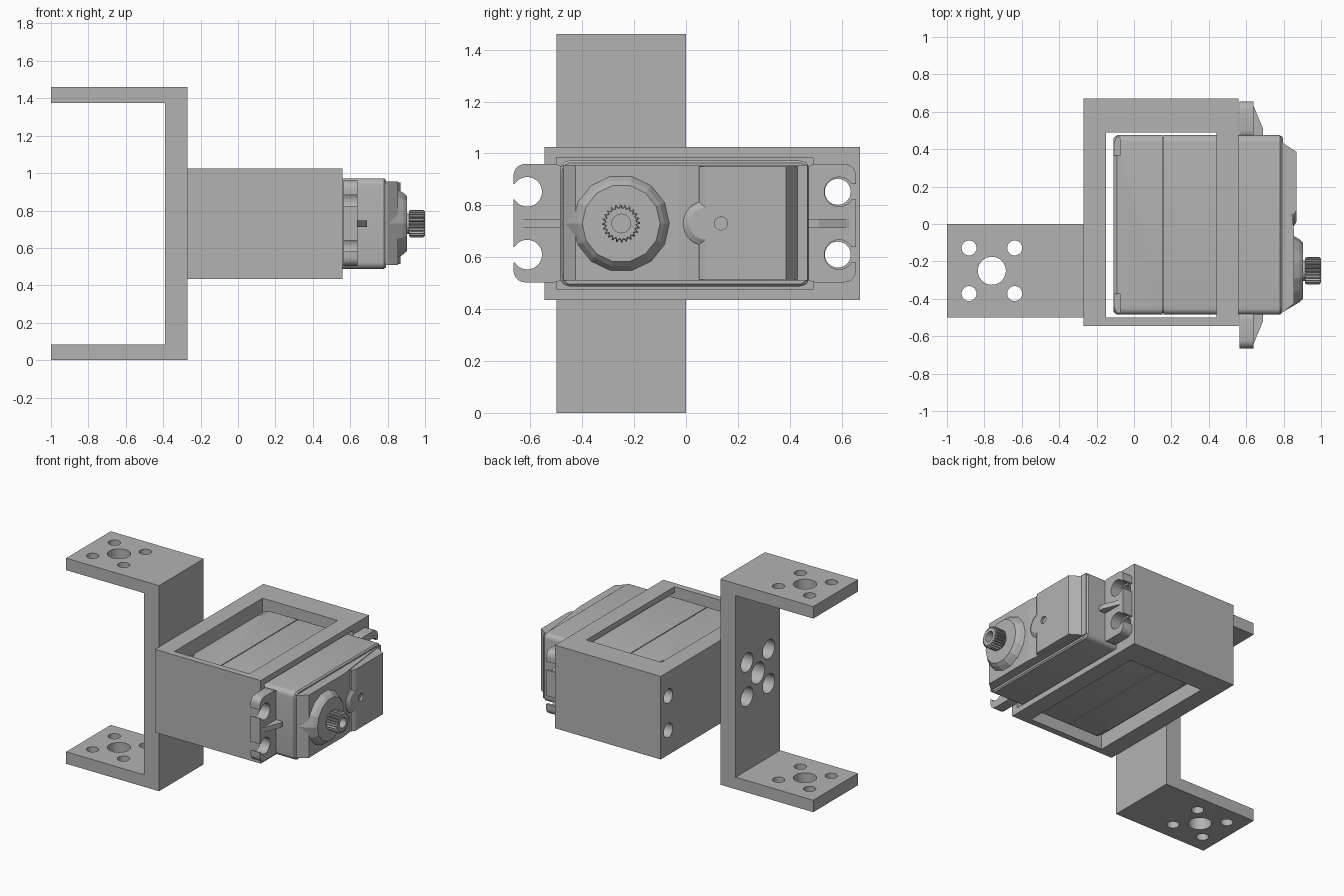
import bpy, bmesh, math
from mathutils import Vector

if "Cube" in bpy.data.objects:
    bpy.data.objects.remove(bpy.data.objects["Cube"], do_unlink=True)

grey = bpy.data.materials.new("plain_grey")
grey.use_nodes = True
grey.diffuse_color = (0.45, 0.45, 0.45, 1)
grey.node_tree.nodes["Principled BSDF"].inputs["Base Color"].default_value = (0.45, 0.45, 0.45, 1)

PLACE = {"x": lambda u, v, d: (d, u, v), "y": lambda u, v, d: (u, d, v), "z": lambda u, v, d: (u, v, d)}


def loft(name, axis, rings):
    """Solid through a list of (points, depth) rings along one axis."""
    bm = bmesh.new()
    loops = [[bm.verts.new(PLACE[axis](u, v, d)) for u, v in pts] for pts, d in rings]
    bm.faces.new(loops[0])
    bm.faces.new(loops[-1])
    n = len(loops[0])
    for a, b in zip(loops, loops[1:]):
        for i in range(n):
            j = (i + 1) % n
            bm.faces.new((a[i], a[j], b[j], b[i]))
    bmesh.ops.recalc_face_normals(bm, faces=bm.faces)
    mesh = bpy.data.meshes.new(name)
    bm.to_mesh(mesh)
    bm.free()
    mesh.materials.append(grey)
    obj = bpy.data.objects.new(name, mesh)
    bpy.context.collection.objects.link(obj)
    return obj


def prism(name, axis, pts, a, b):
    return loft(name, axis, [(pts, a), (pts, b)])


def rect(u0, u1, v0, v1):
    return [(u0, v0), (u1, v0), (u1, v1), (u0, v1)]


def circle(u, v, r, n=32):
    return [(u + r * math.cos(math.tau * i / n), v + r * math.sin(math.tau * i / n)) for i in range(n)]


def rounded(u0, u1, v0, v1, r, n=5):
    pts = []
    corners = [(u1 - r, v1 - r), (u0 + r, v1 - r), (u0 + r, v0 + r), (u1 - r, v0 + r)]
    for k, (u, v) in enumerate(corners):
        for i in range(n + 1):
            a = math.pi / 2 * (k + i / n)
            pts.append((u + r * math.cos(a), v + r * math.sin(a)))
    return pts


def cut(obj, *cutters):
    bpy.context.view_layer.objects.active = obj
    for c in cutters:
        c.hide_render = True
        m = obj.modifiers.new("cut", "BOOLEAN")
        m.operation, m.solver, m.object = "DIFFERENCE", "EXACT", c
        bpy.ops.object.modifier_apply(modifier=m.name)
        bpy.data.objects.remove(c, do_unlink=True)


def smooth(obj, angle=35):
    bpy.ops.object.select_all(action="DESELECT")
    obj.select_set(True)
    bpy.context.view_layer.objects.active = obj
    bpy.ops.object.shade_smooth_by_angle(angle=math.radians(angle))


def hole_pattern(axis, u, v, big, small, a, b):
    spots = [(u, v, big)] + [(u + i * 0.122, v + j * 0.122, small) for i in (-1, 1) for j in (-1, 1)]
    return [prism("cutter", axis, circle(p, q, r), a, b) for p, q, r in spots]


# U-shaped bracket with hole patterns in the arms and the web
u_shape = [(-1, 0), (-0.27, 0), (-0.27, 1.46), (-1, 1.46),
           (-1, 1.375), (-0.39, 1.375), (-0.39, 0.085), (-1, 0.085)]
bracket = prism("u_bracket", "y", u_shape, -0.5, 0)
cut(bracket, *hole_pattern("z", -0.76, -0.25, 0.075, 0.04, -0.1, 1.6))
cut(bracket, *hole_pattern("x", -0.25, 0.73, 0.075, 0.067, -0.5, -0.2))
smooth(bracket)

# Holder frame: open above and below, with a front opening for the motor
holder = prism("holder_frame", "z", rect(-0.27, 0.56, -0.545, 0.67), 0.435, 1.025)
cut(holder,
    prism("cutter", "z", rect(-0.15, 0.44, -0.5, 0.49), 0.3, 1.2),
    prism("cutter", "x", rect(-0.5, 0.49, 0.475, 0.985), 0.2, 0.7),
    *[prism("cutter", "x", circle(0.585, z, 0.05), -0.4, 0.7) for z in (0.61, 0.852)],
    *hole_pattern("x", -0.25, 0.73, 0.075, 0.067, -0.35, -0.1))
smooth(holder)


# Motor case in two shells with a thin seam between
def shell(inset):
    return rounded(-0.485 + inset, 0.475 - inset, 0.488 + inset, 0.972 - inset, 0.035)


rear = loft("motor_rear_shell", "x", [(shell(0.015), -0.11), (shell(0), -0.09), (shell(0), 0.152)])
cut(rear, *[prism("cutter", "z", rect(-0.2, -0.075, y, y + 0.13), z, z + 0.05)
            for y in (-0.505, 0.365) for z in (0.45, 0.96)])
smooth(rear)
smooth(prism("motor_seam", "x", shell(0.01), 0.13, 0.18))
smooth(loft("motor_front_shell", "x", [(shell(0), 0.158), (shell(0), 0.78), (shell(0.008), 0.79)]))

# Sloped lid, raised panel and the step around its locating disc
prism("motor_lid", "z", [(0.77, -0.478), (0.8, -0.47), (0.855, -0.425), (0.855, -0.03),
                         (0.8, 0.4), (0.795, 0.468), (0.77, 0.468)], 0.51, 0.955)
panel = prism("lid_panel", "z", [(0.78, 0.05), (0.855, 0.05), (0.87, 0.075), (0.87, 0.385),
                                 (0.8, 0.43), (0.78, 0.43)], 0.515, 0.95)
cut(panel, prism("cutter", "x", circle(0.135, 0.73, 0.025, 24), 0.855, 0.9))
disc = loft("lid_disc", "x", [(circle(0.075, 0.73, 0.086), 0.78),
                              (circle(0.075, 0.73, 0.086), 0.855),
                              (circle(0.075, 0.73, 0.062), 0.8695)])
cut(disc, prism("cutter", "x", circle(0.135, 0.73, 0.025, 24), 0.855, 0.9))

# Faceted output boss
BY, BZ = -0.25, 0.73
loft("output_boss", "x", [(circle(BY, BZ, 0.225, 14), 0.79), (circle(BY, BZ, 0.168, 14), 0.885),
                          (circle(BY, BZ, 0.15, 14), 0.904)])
smooth(prism("output_collar", "x", circle(BY, BZ, 0.055), 0.89, 0.93))


# Toothed output shaft with a bore
def gear(r_out, r_in, teeth=24):
    pts = []
    for i in range(teeth * 4):
        r = r_out if i % 4 < 2 else r_in
        a = math.tau * i / (teeth * 4)
        pts.append((BY + r * math.cos(a), BZ + r * math.sin(a)))
    return pts


shaft = loft("output_spline", "x", [(gear(0.067, 0.06), 0.915), (gear(0.073, 0.062), 0.922),
                                    (gear(0.073, 0.062), 0.99), (gear(0.065, 0.058), 1.0)])
cut(shaft, prism("cutter", "x", circle(BY, BZ, 0.036, 24), 0.94, 1.1))

# Mounting ears with open screw slots and a stiffening rib, on both ends
for side, name in ((1, "left"), (-1, "right")):
    def y(d):
        return side * d - 0.005

    lo, hi = sorted((y(0.46), y(0.66)))
    ear = prism(name + "_ear", "x", rounded(lo, hi, 0.503, 0.96, 0.045), 0.565, 0.64)
    hole_y = 0.59 if side > 0 else -0.612
    s0, s1 = sorted((hole_y, y(0.75)))
    for z in (0.61, 0.852):
        cut(ear, prism("cutter", "x", circle(hole_y, z, 0.057), 0.5, 0.7),
            prism("cutter", "x", rect(s0, s1, z - 0.03, z + 0.03), 0.5, 0.7))
    smooth(ear)
    prism(name + "_rib", "z", [(0.63, y(0.47)), (0.69, y(0.47)), (0.69, y(0.515)),
                               (0.64, y(0.635)), (0.63, y(0.635))], 0.713, 0.747)
